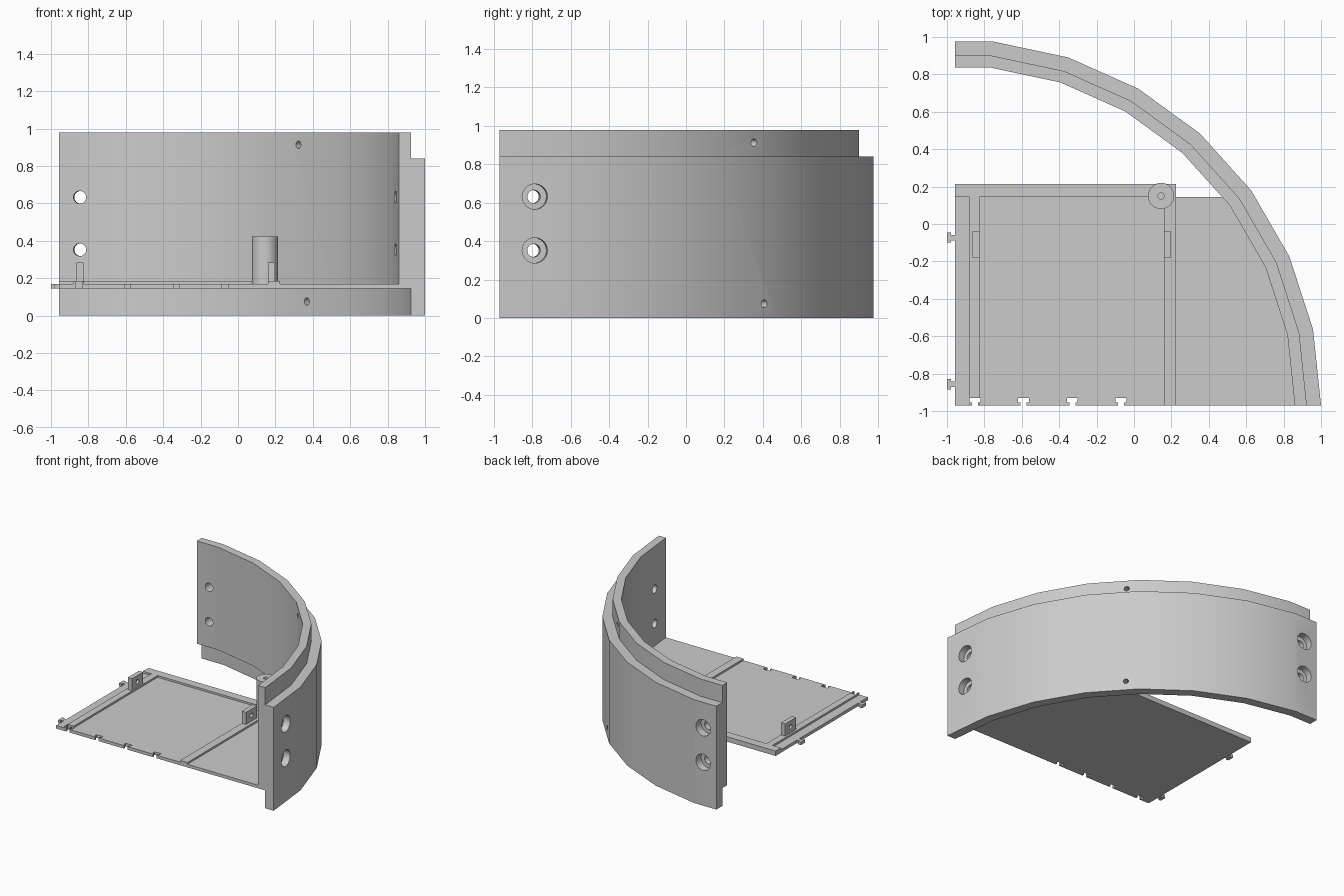
import bpy, bmesh
from math import radians, sin, cos
from mathutils import Vector

cube = bpy.data.objects.get("Cube")
if cube:
    bpy.data.objects.remove(cube, do_unlink=True)

# Single plain grey plastic
grey = bpy.data.materials.new("light grey plastic")
grey.use_nodes = True
tone = (0.6, 0.6, 0.6, 1)
grey.diffuse_color = tone
grey.node_tree.nodes["Principled BSDF"].inputs["Base Color"].default_value = tone

CX, CY = -0.956, -0.97            # centre of the quarter ring
R_OUT, R_MID, R_IN = 1.956, 1.88, 1.816
STEP = 12                         # degrees per facet
FLOOR, TOP, RIM = 0.145, 0.17, 0.185


def finish(name, bm):
    bmesh.ops.recalc_face_normals(bm, faces=bm.faces)
    mesh = bpy.data.meshes.new(name)
    bm.to_mesh(mesh)
    bm.free()
    mesh.materials.append(grey)
    ob = bpy.data.objects.new(name, mesh)
    bpy.context.collection.objects.link(ob)
    return ob


def box(name, x0, x1, y0, y1, z0, z1):
    bm = bmesh.new()
    bmesh.ops.create_cube(bm, size=1)
    for v in bm.verts:
        v.co = Vector((x0 + (v.co.x + .5) * (x1 - x0),
                       y0 + (v.co.y + .5) * (y1 - y0),
                       z0 + (v.co.z + .5) * (z1 - z0)))
    return finish(name, bm)


def rod(name, start, end, radius, sides=24):
    start, end = Vector(start), Vector(end)
    bm = bmesh.new()
    bmesh.ops.create_cone(bm, cap_ends=True, segments=sides, radius1=radius,
                          radius2=radius, depth=(end - start).length)
    ob = finish(name, bm)
    ob.rotation_euler = (end - start).to_track_quat('Z', 'Y').to_euler()
    ob.location = (start + end) / 2
    return ob


def smooth(ob):
    bpy.ops.object.select_all(action='DESELECT')
    ob.select_set(True)
    bpy.context.view_layer.objects.active = ob
    bpy.ops.object.shade_smooth_by_angle(angle=radians(30))


def cut(targets, cutters):
    for ob in targets:
        bpy.context.view_layer.objects.active = ob
        for c in cutters:
            mod = ob.modifiers.new("cut", 'BOOLEAN')
            mod.operation, mod.solver, mod.object = 'DIFFERENCE', 'EXACT', c
            bpy.ops.object.modifier_apply(modifier=mod.name)
    for c in cutters:
        bpy.data.objects.remove(c, do_unlink=True)


def arc(radius):
    """Faceted quarter arc, clipped flat at its left end."""
    pts = [(CX + radius * cos(radians(a)), CY + radius * sin(radians(a)))
           for a in range(0, 90, STEP)]
    return pts + [(CX, CY + radius * cos(radians(STEP / 2)))]


def polar(angle, radius, z):
    return (CX + radius * cos(radians(angle)), CY + radius * sin(radians(angle)), z)


# Curved wall: stepped cross-section swept along the arc
section = [(R_MID, 0), (R_OUT, 0), (R_OUT, .84), (R_MID, .84),
           (R_MID, .98), (R_IN, .98), (R_IN, FLOOR), (R_MID, FLOOR)]
bm = bmesh.new()
rails = [[bm.verts.new((x, y, z)) for x, y in arc(r)] for r, z in section]
for i, a in enumerate(rails):
    b = rails[(i + 1) % len(rails)]
    for j in range(len(a) - 1):
        bm.faces.new((a[j], a[j + 1], b[j + 1], b[j]))
for end in (0, -1):
    bm.faces.new([r[end] for r in rails])
wall = finish("curved_wall", bm)

# Counterbored bolt holes near both ends, pin holes in the middle
holes = []
for angle in (5.4, 86.5):
    for z in (.632, .352):
        holes.append(rod("bolt_cutter", polar(angle, 1.7, z), polar(angle, 2.05, z), .034))
        holes.append(rod("bore_cutter", polar(angle, 1.89, z), polar(angle, 2.05, z), .066))
for z in (.913, .075):
    holes.append(rod("pin_cutter", polar(45, 1.7, z), polar(45, 2.05, z), .02, 16))
cut([wall], holes)
smooth(wall)

# Floor plate: straight edges on three sides, meeting the wall on the fourth
BACK = .145
pts = [p for p in arc(R_IN) if p[1] < BACK]
(xa, ya), (xb, yb) = pts[-1], arc(R_IN)[len(pts)]
pts.append((xa + (xb - xa) * (BACK - ya) / (yb - ya), BACK))
pts += [(CX, BACK), (CX, CY)]
bm = bmesh.new()
face = bm.faces.new([bm.verts.new((x, y, FLOOR)) for x, y in pts])
up = bmesh.ops.extrude_face_region(bm, geom=[face])["geom"]
bmesh.ops.translate(bm, vec=(0, 0, TOP - FLOOR),
                    verts=[g for g in up if isinstance(g, bmesh.types.BMVert)])
plate = finish("floor_plate", bm)

# Raised lip and rails
box("back_lip", CX, .225, BACK, .215, FLOOR, RIM)
left_rail = box("left_rail", -.88, -.825, CY, BACK, TOP - .01, RIM)
box("right_rail", .16, .225, CY, BACK, TOP - .01, RIM)

# T-shaped slots along the front edge
slots = []
for x in (-.85, -.59, -.33, -.07):
    slots.append(box("slot_stem", x - .016, x + .016, CY - .05, -.945, .1, .25))
    slots.append(box("slot_head", x - .029, x + .029, -.955, -.93, .1, .25))
cut([plate, left_rail], slots)

# Matching T-shaped tabs on the left edge
for label, y in (("front", -.857), ("back", -.073)):
    box(label + "_tab_stem", -.978, CX, y - .014, y + .014, FLOOR, TOP)
    box(label + "_tab_head", -1, -.978, y - .027, y + .027, FLOOR, TOP)

# Upright lugs with a cross hole
for label, x in (("left", -.845), ("right", .179)):
    lug = box(label + "_lug", x - .019, x + .019, -.18, -.04, TOP, .283)
    cut([lug], [rod("lug_cutter", (x - .1, -.11, .232), (x + .1, -.11, .232), .018, 16)])
    smooth(lug)

# Screw post at the back corner
post = rod("screw_post", (.145, .15, FLOOR), (.145, .15, .422), .07, 32)
cut([post], [rod("post_cutter", (.145, .15, .2), (.145, .15, .5), .017, 16)])
smooth(post)
